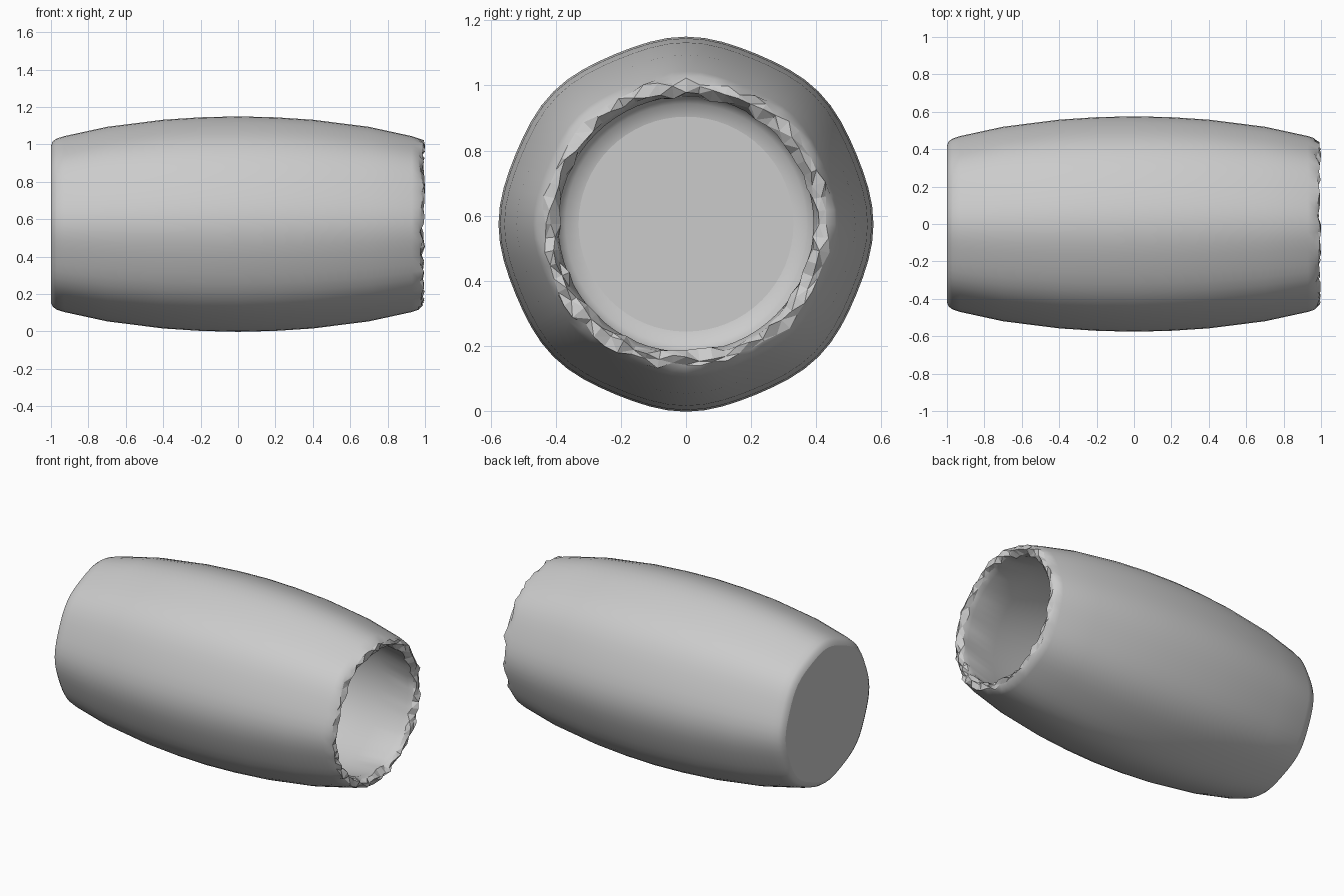
import bpy, bmesh, math, random

if "Cube" in bpy.data.objects:
    bpy.data.objects.remove(bpy.data.objects["Cube"])

random.seed(4)
SIDES = 64
CENTRE_Z = 0.574

grey = bpy.data.materials.new("light grey")
grey.diffuse_color = (0.6, 0.6, 0.6, 1)
grey.use_nodes = True
grey.node_tree.nodes["Principled BSDF"].inputs["Base Color"].default_value = grey.diffuse_color

# Cross-section (x, radius): closed end, bulging wall, rim, hollow, floor
outer = [(-1.0, 0.415), (-0.99, 0.437), (-0.97, 0.452), (-0.93, 0.465),
         (-0.7, 0.515), (-0.4, 0.553), (-0.2, 0.566), (0, 0.571), (0.2, 0.566),
         (0.4, 0.553), (0.7, 0.515), (0.93, 0.465), (0.965, 0.453)]
rim = [(0.985, 0.44), (0.99, 0.415), (0.965, 0.395)]
inner = [(0.93, 0.392), (0.7, 0.435), (0.4, 0.472), (0, 0.488), (-0.4, 0.472),
         (-0.7, 0.435), (-0.88, 0.395), (-0.91, 0.37), (-0.92, 0.33)]
profile = outer + rim + inner
rim_range = range(len(outer), len(outer) + len(rim))

bm = bmesh.new()
rings = []
for i, (x, r) in enumerate(profile):
    ring = []
    for k in range(SIDES):
        a = 2 * math.pi * k / SIDES
        rr = r
        if i < len(outer):                      # faint eight-sided waviness
            rr += 0.005 * math.cos(8 * a)
        xx = x
        if i in rim_range:                      # chipped rim
            xx += random.uniform(-0.014, 0.01)
            rr += random.uniform(-0.012, 0.012)
        ring.append(bm.verts.new((xx, rr * math.cos(a), CENTRE_Z + rr * math.sin(a))))
    rings.append(ring)

for i in range(len(rings) - 1):
    chipped = i in rim_range and i + 1 in rim_range
    for k in range(SIDES):
        n = (k + 1) % SIDES
        f = bm.faces.new((rings[i][k], rings[i][n], rings[i + 1][n], rings[i + 1][k]))
        f.smooth = not chipped

# Flat closed end and hollow floor
end_cap = bm.faces.new(rings[0])
floor = bm.faces.new(rings[-1])
bmesh.ops.recalc_face_normals(bm, faces=bm.faces)

# Faceted triangles and crisp edges on the rim and the closed end
for i in list(rim_range)[:-1]:
    faces = {f for v in rings[i] for f in v.link_faces if not f.smooth and f is not end_cap}
bmesh.ops.triangulate(bm, faces=[f for f in bm.faces if not f.smooth and len(f.verts) == 4])
for e in end_cap.edges:
    e.smooth = False

mesh = bpy.data.meshes.new("barrel_cup")
bm.to_mesh(mesh)
bm.free()
mesh.materials.append(grey)
cup = bpy.data.objects.new("barrel_cup", mesh)
bpy.context.collection.objects.link(cup)
